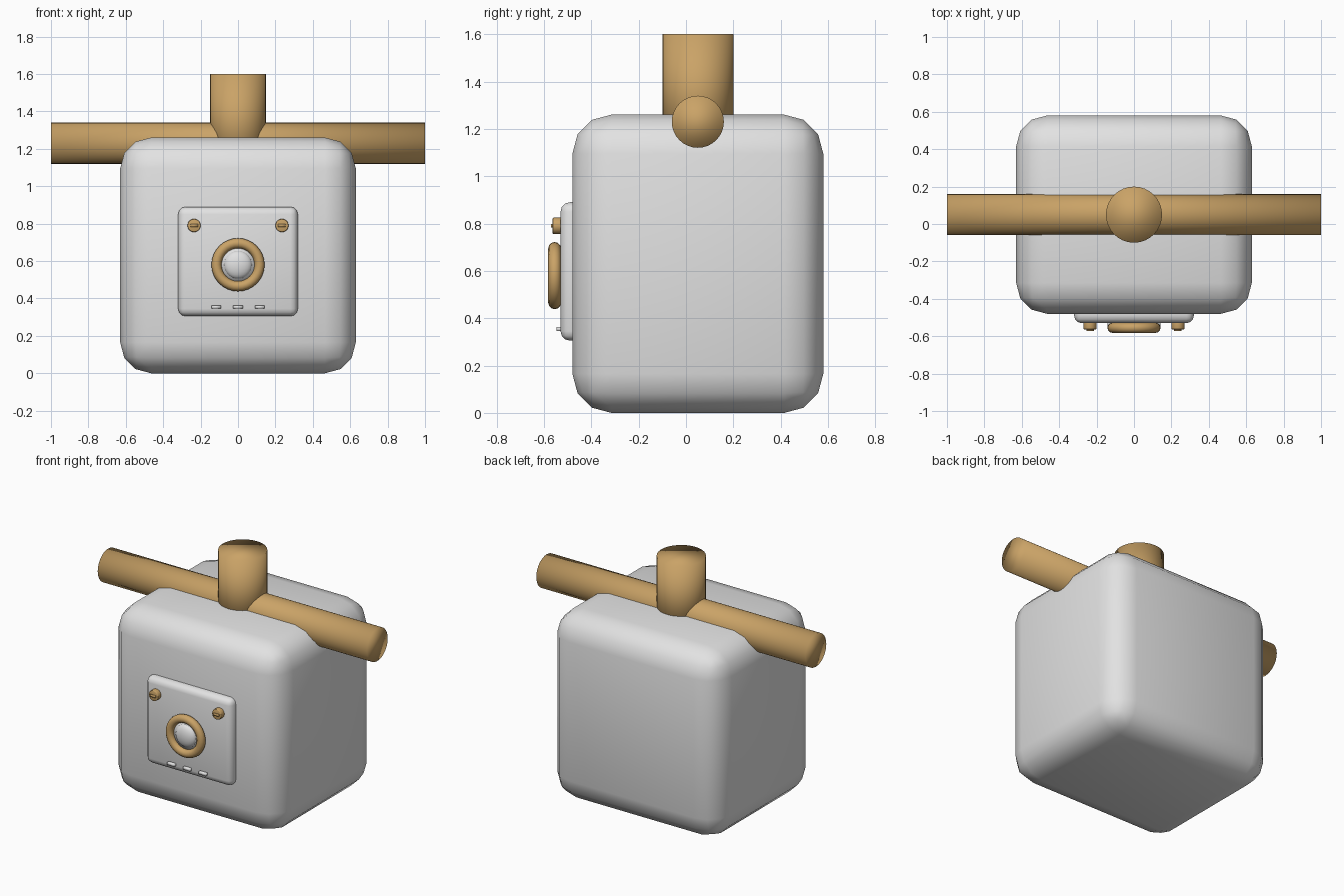
import bpy, bmesh, math
from mathutils import Matrix, Vector

if "Cube" in bpy.data.objects:
    bpy.data.objects.remove(bpy.data.objects["Cube"])


def material(name, rgb):
    m = bpy.data.materials.new(name)
    m.diffuse_color = (*rgb, 1)
    m.use_nodes = True
    m.node_tree.nodes["Principled BSDF"].inputs["Base Color"].default_value = m.diffuse_color
    return m


GREY = material("light_grey", (0.76, 0.76, 0.76))
BRASS = material("brass", (0.59, 0.365, 0.135))


def finish(name, bm, mat, bevel=0, segments=3):
    me = bpy.data.meshes.new(name)
    bm.to_mesh(me)
    bm.free()
    for p in me.polygons:
        p.use_smooth = True
    me.materials.append(mat)
    ob = bpy.data.objects.new(name, me)
    bpy.context.collection.objects.link(ob)
    if bevel:
        mod = ob.modifiers.new("rounding", 'BEVEL')
        mod.width = bevel
        mod.segments = segments
        mod.limit_method = 'ANGLE'
    return ob


def box(name, lo, hi, mat, bevel=0, segments=3):
    lo, hi = Vector(lo), Vector(hi)
    bm = bmesh.new()
    bmesh.ops.create_cube(bm, size=1, matrix=Matrix.Translation((lo + hi) / 2)
                          @ Matrix.Diagonal((*(hi - lo), 1)))
    return finish(name, bm, mat, bevel, segments)


def rod(name, start, end, radius, mat, bevel=0, sides=32):
    start, end = Vector(start), Vector(end)
    axis = end - start
    turn = axis.to_track_quat('Z', 'Y').to_matrix().to_4x4()
    bm = bmesh.new()
    bmesh.ops.create_cone(bm, cap_ends=True, segments=sides, radius1=radius,
                          radius2=radius, depth=axis.length,
                          matrix=Matrix.Translation((start + end) / 2) @ turn)
    return finish(name, bm, mat, bevel, 2)


# Rounded body
box("body", (-0.63, -0.48, 0), (0.63, 0.58, 1.26), GREY, 0.165, 3)

# Crossing pipes on top
rod("cross_pipe", (-1, 0.05, 1.23), (1, 0.05, 1.23), 0.11, BRASS)
rod("upright_pipe", (0, 0.05, 1.1), (0, 0.05, 1.6), 0.15, BRASS)

# Front panel
box("front_panel", (-0.32, -0.53, 0.305), (0.32, -0.42, 0.89), GREY, 0.04, 3)

# Ring around the central button
bpy.ops.mesh.primitive_torus_add(
    major_radius=0.115, minor_radius=0.027, major_segments=32, minor_segments=12,
    location=(0, -0.555, 0.58), rotation=(math.pi / 2, 0, 0))
ring = bpy.context.object
ring.name = "button_ring"
ring.data.materials.append(BRASS)
bpy.ops.object.shade_smooth()

# Central button on its seat
rod("button_seat", (0, -0.51, 0.58), (0, -0.553, 0.58), 0.095, GREY)
bm = bmesh.new()
bmesh.ops.create_uvsphere(bm, u_segments=24, v_segments=12, radius=1,
                          matrix=Matrix.Translation((0, -0.55, 0.58))
                          @ Matrix.Diagonal((0.075, 0.034, 0.075, 1)))
finish("central_button", bm, GREY)

# Corner knobs with small grips
for side, x in (("left", -0.235), ("right", 0.235)):
    rod(side + "_knob", (x, -0.51, 0.79), (x, -0.563, 0.79), 0.035, BRASS, 0.004, 20)
    box(side + "_knob_grip", (x - 0.02, -0.571, 0.783), (x + 0.02, -0.56, 0.797), BRASS)

# Small indicator bars along the lower edge
for i in range(3):
    x = (i - 1) * 0.117
    box(f"indicator_bar_{i + 1}", (x - 0.026, -0.547, 0.345),
        (x + 0.026, -0.52, 0.363), GREY)
